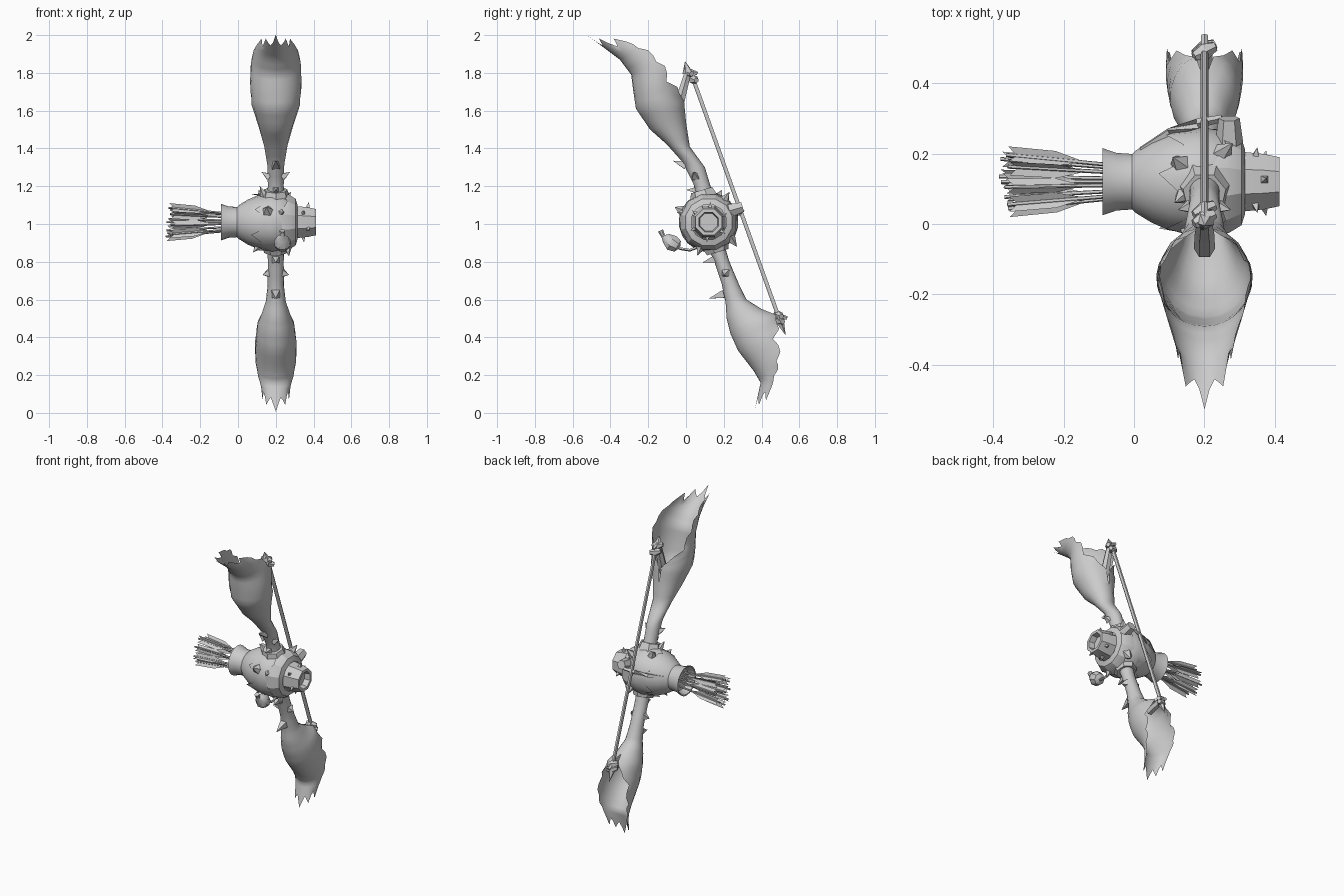
import bpy, bmesh, math, random
from mathutils import Vector as V
random.seed(4)
grey = bpy.data.materials.new("weathered grey")
grey.diffuse_color = (0.6, 0.6, 0.6, 1)
CX = 0.2                      # plane of the bow limbs
HUB = V((0, 0.12, 1.01))      # axis of the barrel runs along x


def make(name, verts, faces, smooth=None):
    me = bpy.data.meshes.new(name)
    me.from_pydata([tuple(v) for v in verts], [], faces)
    bm = bmesh.new()
    bm.from_mesh(me)
    bmesh.ops.remove_doubles(bm, verts=bm.verts, dist=0.0005)
    bmesh.ops.recalc_face_normals(bm, faces=bm.faces)
    bm.to_mesh(me)
    bm.free()
    ob = bpy.data.objects.new(name, me)
    bpy.context.collection.objects.link(ob)
    me.materials.append(grey)
    if smooth:
        bpy.ops.object.select_all(action='DESELECT')
        ob.select_set(True)
        bpy.context.view_layer.objects.active = ob
        bpy.ops.object.shade_smooth_by_angle(angle=math.radians(smooth))
    return ob


def grid_faces(rows, cols, wrap=False):
    return [(r * cols + c, r * cols + (c + 1) % cols, (r + 1) * cols + (c + 1) % cols, (r + 1) * cols + c)
            for r in range(rows - 1) for c in range(cols if wrap else cols - 1)]


def tube(name, pts, radii, n=8, smooth=None):
    """Sweep an n-sided ring along a path; radius 0 makes a point."""
    pts = [V(p) for p in pts]
    verts = []
    for i, p in enumerate(pts):
        d = (pts[min(i + 1, len(pts) - 1)] - pts[max(i - 1, 0)]).normalized()
        u = d.orthogonal().normalized() if abs(d.x) > 0.9 else d.cross(V((1, 0, 0))).normalized()
        w = d.cross(u)
        for k in range(n):
            a = 2 * math.pi * (k + 0.5) / n
            verts.append(p + (u * math.cos(a) + w * math.sin(a)) * radii[i])
    faces = grid_faces(len(pts), n, True)
    faces += [tuple(range(n)), tuple(range(len(verts) - n, len(verts)))]
    return make(name, verts, [f for f in faces], smooth)


def spike(name, base, tip, r, n=4):
    base, tip = V(base), V(tip)
    u = (tip - base).orthogonal().normalized()
    w = (tip - base).normalized().cross(u)
    verts = [base + (u * math.cos(2 * math.pi * k / n) + w * math.sin(2 * math.pi * k / n)) * r for k in range(n)]
    return make(name, verts + [tip], [tuple(range(n))] + [(k, (k + 1) % n, n) for k in range(n)])


def lathe(name, profile, n=16, smooth=40, jag=None):
    """Revolve (x, radius) about the barrel axis; jag shifts the first ring in x."""
    verts = []
    for i, (x, r) in enumerate(profile):
        for k in range(n):
            a = 2 * math.pi * (k + 0.5) / n
            dx = jag[k % len(jag)] if jag and i == 0 else 0
            verts.append(HUB + V((x + dx, r * math.cos(a), r * math.sin(a))))
    return make(name, verts, grid_faces(len(profile), n, True), smooth)


def limb(name, stations, teeth, sub=3, half=8):
    """Loft of (front y,z, back y,z, half width, wrap angle): a closed stem opening into a torn scoop."""
    rows = []
    for a, b in zip(stations, stations[1:]):
        rows += [[p + (q - p) * s / sub for p, q in zip(a, b)] for s in range(sub)]
    rows.append(list(stations[-1]))
    n = 2 * half + 1
    verts = []
    for i, (fy, fz, by, bz, w, deg) in enumerate(rows):
        m = math.radians(deg)
        grow = V((0, fy - rows[max(i - 1, 0)][0], fz - rows[max(i - 1, 0)][1]))
        for c in range(-half, half + 1):
            t = m * c / half
            d = (1 - math.cos(t)) / (1 - math.cos(m))
            if deg < 150 and abs(c) == half:
                d *= (0.88, 1.0, 1.05)[i % 3]          # torn side edges
            p = V((CX + w * math.sin(t), fy + (by - fy) * d, fz + (bz - fz) * d))
            if i == len(rows) - 1:
                p += grow.normalized() * teeth[abs(c)]   # toothed end
            verts.append(p)
    return make(name, verts, grid_faces(len(rows), n), 50)


# Upper and lower limbs
limb("upper_limb", [
    (0.06, 1.12, 0.15, 1.14, 0.045, 180), (0.04, 1.21, 0.13, 1.20, 0.042, 180),
    (-0.02, 1.33, 0.10, 1.30, 0.045, 180), (-0.10, 1.42, 0.02, 1.41, 0.062, 180),
    (-0.19, 1.50, 0.00, 1.54, 0.092, 180), (-0.265, 1.61, -0.01, 1.65, 0.128, 175),
    (-0.28, 1.71, -0.08, 1.76, 0.137, 125), (-0.29, 1.79, -0.14, 1.87, 0.132, 100),
    (-0.35, 1.87, -0.24, 1.94, 0.110, 90), (-0.43, 1.93, -0.36, 1.975, 0.075, 90)],
    [0.12, 0.05, 0.02, 0.04, 0.065, 0.01, -0.03, 0.0, 0.02])
limb("lower_limb", [
    (0.10, 0.91, 0.20, 0.90, 0.045, 180), (0.15, 0.80, 0.23, 0.80, 0.042, 180),
    (0.19, 0.68, 0.285, 0.67, 0.043, 180), (0.21, 0.58, 0.32, 0.60, 0.053, 180),
    (0.215, 0.50, 0.40, 0.55, 0.075, 180), (0.235, 0.42, 0.475, 0.52, 0.098, 165),
    (0.275, 0.33, 0.485, 0.40, 0.110, 115), (0.36, 0.22, 0.495, 0.28, 0.108, 95),
    (0.395, 0.16, 0.475, 0.20, 0.094, 90), (0.38, 0.09, 0.44, 0.11, 0.07, 90)],
    [0.085, 0.045, 0.01, 0.03, 0.055, 0.01, -0.01, 0.03, 0.04])

# Thorns along the limbs
for base, tip, r in [((0.07, 1.18), (0.0, 1.18), 0.03), ((0.0, 1.31), (-0.07, 1.335), 0.03),
                     ((0.16, 0.815), (0.085, 0.795), 0.032), ((0.20, 0.63), (0.12, 0.605), 0.03)]:
    spike("front_thorn", (CX, *base), (CX, *tip), r)
for s in (-1, 1):
    spike("upper_side_thorn", (CX + s * 0.035, 0.05, 1.25), (CX + s * 0.075, 0.04, 1.275), 0.026)
    spike("lower_side_thorn", (CX + s * 0.035, 0.21, 0.74), (CX + s * 0.07, 0.20, 0.73), 0.03)

# Barrel, end cap and torn wraps
lathe("barrel", [(-0.03, 0.0), (-0.05, 0.07), (-0.088, 0.09), (-0.09, 0.097), (-0.05, 0.083), (-0.005, 0.08),
                 (0.005, 0.09), (0.05, 0.118), (0.10, 0.14), (0.16, 0.15), (0.22, 0.145), (0.29, 0.11)], 18)
lathe("end_cap", [(0.28, 0.115), (0.305, 0.092), (0.37, 0.085), (0.413, 0.075), (0.413, 0.056),
                  (0.375, 0.05), (0.375, 0.0)], 8, 25)
lathe("torn_wrap", [(0.12, 0.149), (0.18, 0.158), (0.24, 0.148), (0.27, 0.13)], 20, 40,
      [0.03, -0.03, 0.02, 0.04, -0.05, 0.0, 0.03])
lathe("torn_collar", [(0.235, 0.155), (0.27, 0.150), (0.305, 0.128), (0.315, 0.095)], 12, 25,
      [0.0, 0.025, -0.015])
for s, y, z in ((1, 0.10, 1.13), (-1, 0.15, 0.90)):
    tube("limb_socket", [(CX, y, z), (CX, y - s * 0.015, z + s * 0.05)], [0.08, 0.062], 7)
for k in range(6):
    a = math.radians(25 + 60 * k)
    d = V((0, math.cos(a), math.sin(a)))
    x = 0.345 + 0.025 * (k % 2)
    spike("cap_thorn", HUB + d * 0.078 + V((x, 0, 0)), HUB + d * 0.108 + V((x + 0.005, 0, 0)), 0.014)
# Torn flaps and the large thorns on the wrap
for base, tip, r in [((0.15, 0.09, 1.13), (0.115, 0.06, 1.20), 0.035), ((0.12, 0.10, 0.90), (0.08, 0.08, 0.85), 0.035),
                     ((0.16, 0.0, 1.06), (0.15, -0.06, 1.09), 0.045), ((0.22, 0.02, 1.06), (0.24, -0.05, 1.06), 0.035),
                     ((0.26, 0.08, 0.89), (0.27, 0.06, 0.83), 0.03), ((0.25, 0.20, 1.12), (0.28, 0.23, 1.17), 0.03),
                     ((0.13, 0.17, 1.14), (0.11, 0.19, 1.18), 0.03), ((0.25, 0.23, 0.93), (0.25, 0.27, 0.88), 0.035)]:
    spike("wrap_thorn", base, tip, r, 5)
tube("back_peg", [(0.27, 0.23, 1.07), (0.27, 0.30, 1.09)], [0.04, 0.03], 6)
tube("back_strap", [(0.02, 0.21, 1.04), (0.10, 0.26, 1.05), (0.18, 0.285, 1.06), (0.25, 0.30, 1.07)],
     [0.01, 0.014, 0.014, 0.01], 4)
# Hanging gourd charm
tube("charm_cord", [(0.24, 0.07, 0.88), (0.245, 0.02, 0.862), (0.24, -0.03, 0.87), (0.235, -0.06, 0.89)],
     [0.008] * 4, 5)
tube("charm_gourd", [(0.235, -0.035, 0.875), (0.235, -0.045, 0.882), (0.235, -0.075, 0.90), (0.235, -0.105, 0.925),
                     (0.235, -0.12, 0.935), (0.235, -0.135, 0.965)], [0.01, 0.036, 0.047, 0.03, 0.012, 0.016], 8, 40)

# String, its posts and knots
tube("bowstring", [(CX, 0.03, 1.79), (CX, 0.495, 0.495)], [0.012, 0.012], 6, 60)
tube("upper_post", [(CX, -0.07, 1.56), (CX, -0.03, 1.66), (CX, 0.012, 1.81)], [0.03, 0.028, 0.02], 6)
spike("upper_post_tip", (CX, 0.01, 1.80), (CX, -0.005, 1.862), 0.03, 5)
tube("lower_post", [(CX, 0.38, 0.48), (CX, 0.50, 0.51)], [0.025, 0.022], 6)
spike("lower_post_tip", (CX, 0.49, 0.50), (CX, 0.528, 0.41), 0.028, 5)
for y, z in ((0.015, 1.80), (0.04, 1.765), (0.49, 0.515), (0.497, 0.488)):
    tube("string_knot", [(CX - 0.03, y - 0.015, z + 0.01), (CX, y, z), (CX + 0.03, y + 0.015, z - 0.005)],
         [0.014, 0.026, 0.014], 6)
for y, z, s in ((0.02, 1.80, 1), (0.495, 0.505, 1)):
    tube("knot_crossbar", [(CX, y - 0.03, z + 0.025), (CX, y + 0.04, z - 0.005)], [0.011, 0.011], 5)

# Arrows fanning out of the barrel mouth
for k in range(9):
    a = 2 * math.pi * k / 8 + 0.2
    r = 0 if k == 8 else 1
    d = V((0, math.cos(a), math.sin(a))) * r
    end = HUB + d * V((0, 1, 1)).length * 0.055 + V((-0.375 - random.uniform(-0.02, 0.01), 0, 0))
    start = HUB + d * 0.045 + V((-0.03, 0, 0))
    axis = (end - start).normalized()
    tube("arrow_shaft", [start, end], [0.006, 0.006], 5)
    verts, faces = [], []
    for j in range(3):
        b = a + j * 2 * math.pi / 3
        out = V((0, math.cos(b), math.sin(b))) * 0.025
        i = len(verts)
        verts += [end - axis * 0.23, end - axis * 0.14 + out, end + out - axis * 0.005, end - axis * 0.03]
        faces.append((i, i + 1, i + 2, i + 3))
    make("arrow_fletching", verts, faces)
